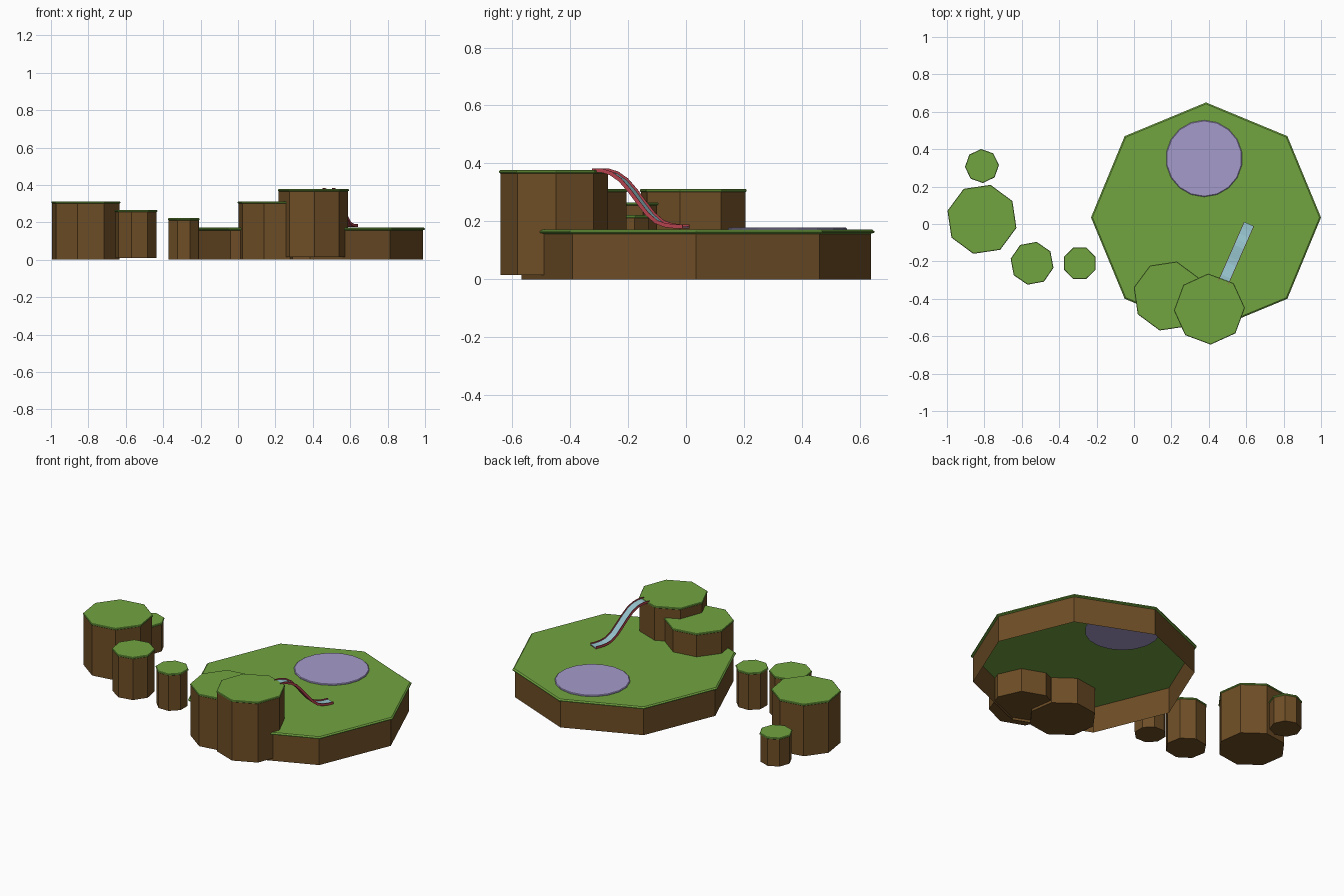
import bpy, bmesh, math
from mathutils import Vector

if "Cube" in bpy.data.objects:
    bpy.data.objects.remove(bpy.data.objects["Cube"])


def mat(name, srgb):
    m = bpy.data.materials.new(name)
    m.diffuse_color = [((c / 255 + 0.055) / 1.055) ** 2.4 for c in srgb] + [1]
    m.use_nodes = True
    m.node_tree.nodes["Principled BSDF"].inputs["Base Color"].default_value = m.diffuse_color
    return m


GRASS = mat("grass green", (113, 164, 64))
EARTH = mat("earth brown", (110, 78, 38))
WATER = mat("lilac pool", (166, 155, 203))
CHUTE = mat("pale blue chute", (152, 198, 208))
RAIL = mat("red rail", (180, 66, 78))


def finish(name, bm, *mats):
    bmesh.ops.recalc_face_normals(bm, faces=bm.faces)
    me = bpy.data.meshes.new(name)
    bm.to_mesh(me)
    bm.free()
    for m in mats:
        me.materials.append(m)
    ob = bpy.data.objects.new(name, me)
    bpy.context.collection.objects.link(ob)


def prism(name, x, y, profile, material, sides=8, rot=0, bottom=True, top=True):
    """Stack n-sided rings of (radius, z) into a prism."""
    bm = bmesh.new()
    rings = []
    for r, z in profile:
        angs = [math.radians(rot) + 2 * math.pi * i / sides for i in range(sides)]
        rings.append([bm.verts.new((x + r * math.cos(a), y + r * math.sin(a), z)) for a in angs])
    for lo, hi in zip(rings, rings[1:]):
        for i in range(sides):
            j = (i + 1) % sides
            bm.faces.new((lo[i], lo[j], hi[j], hi[i]))
    if bottom:
        bm.faces.new(rings[0][::-1])
    if top:
        bm.faces.new(rings[-1])
    finish(name, bm, material)


# main island: open earth wall under a bevelled grass slab
IX, IY = 0.385, 0.035
prism("island_wall", IX, IY, [(0.603, 0), (0.603, 0.16)], EARTH, bottom=False, top=False)
prism("island_grass", IX, IY, [(0.603, 0.157), (0.615, 0.161), (0.615, 0.166), (0.607, 0.172)], GRASS)

# pool: disc set through the grass
prism("pool", 0.375, 0.35, [(0.205, 0.152), (0.205, 0.176), (0.201, 0.179)], WATER, sides=18, rot=10)

# octagonal pillars: x, y, radius, bottom, top, rotation
PILLARS = {
    "large_far_pillar": (-0.813, 0.025, 0.19, 0, 0.312, 31),
    "medium_step_pillar": (-0.545, -0.21, 0.117, 0.01, 0.266, 33),
    "small_step_pillar": (-0.29, -0.21, 0.091, 0, 0.222, 22),
    "low_back_pillar": (-0.813, 0.31, 0.091, 0, 0.172, 3),
    "island_lower_pillar": (0.183, -0.385, 0.19, 0, 0.312, 31),
    "island_upper_pillar": (0.403, -0.455, 0.19, 0.015, 0.377, 2),
}
for name, (x, y, r, z0, z1, rot) in PILLARS.items():
    prism(name, x, y, [(r - 0.004, z0), (r - 0.004, z1 - 0.009)], EARTH, rot=rot)
    prism(name + "_grass", x, y,
          [(r - 0.004, z1 - 0.011), (r, z1 - 0.008), (r, z1 - 0.003), (r - 0.003, z1)], GRASS, rot=rot)

# slide path: start to end on plan, with an S-shaped drop
START, END = Vector((0.478, -0.312, 0)), Vector((0.615, 0.0, 0))
SIDE = (END - START).normalized().cross(Vector((0, 0, 1)))
DROP = [(0, .372), (.1, .372), (.2, .362), (.3, .340), (.4, .304), (.5, .262),
        (.6, .222), (.7, .195), (.8, .183), (.9, .179), (1, .179)]


def sweep(name, material, left, right, low, high):
    """Sweep a rectangle (side offsets, heights normal to the path) down the slide."""
    pts = [START.lerp(END, t) + Vector((0, 0, z)) for t, z in DROP]
    bm = bmesh.new()
    rings = []
    for i, p in enumerate(pts):
        tangent = (pts[min(i + 1, len(pts) - 1)] - pts[max(i - 1, 0)]).normalized()
        up = SIDE.cross(tangent)
        rings.append([bm.verts.new(p + SIDE * s + up * h)
                      for s, h in ((left, low), (right, low), (right, high), (left, high))])
    for a, b in zip(rings, rings[1:]):
        for i in range(4):
            j = (i + 1) % 4
            bm.faces.new((a[i], a[j], b[j], b[i]))
    bm.faces.new(rings[0])
    bm.faces.new(rings[-1])
    finish(name, bm, material)


# slide: blue chute on a red underside, with thin red rails
W = 0.027
sweep("slide_chute", CHUTE, -W, W, 0, 0.003)
sweep("slide_underside", RAIL, -W, W, -0.003, 0)
sweep("slide_left_rail", RAIL, -W - 0.002, -W, -0.003, 0.011)
sweep("slide_right_rail", RAIL, W, W + 0.002, -0.003, 0.011)
